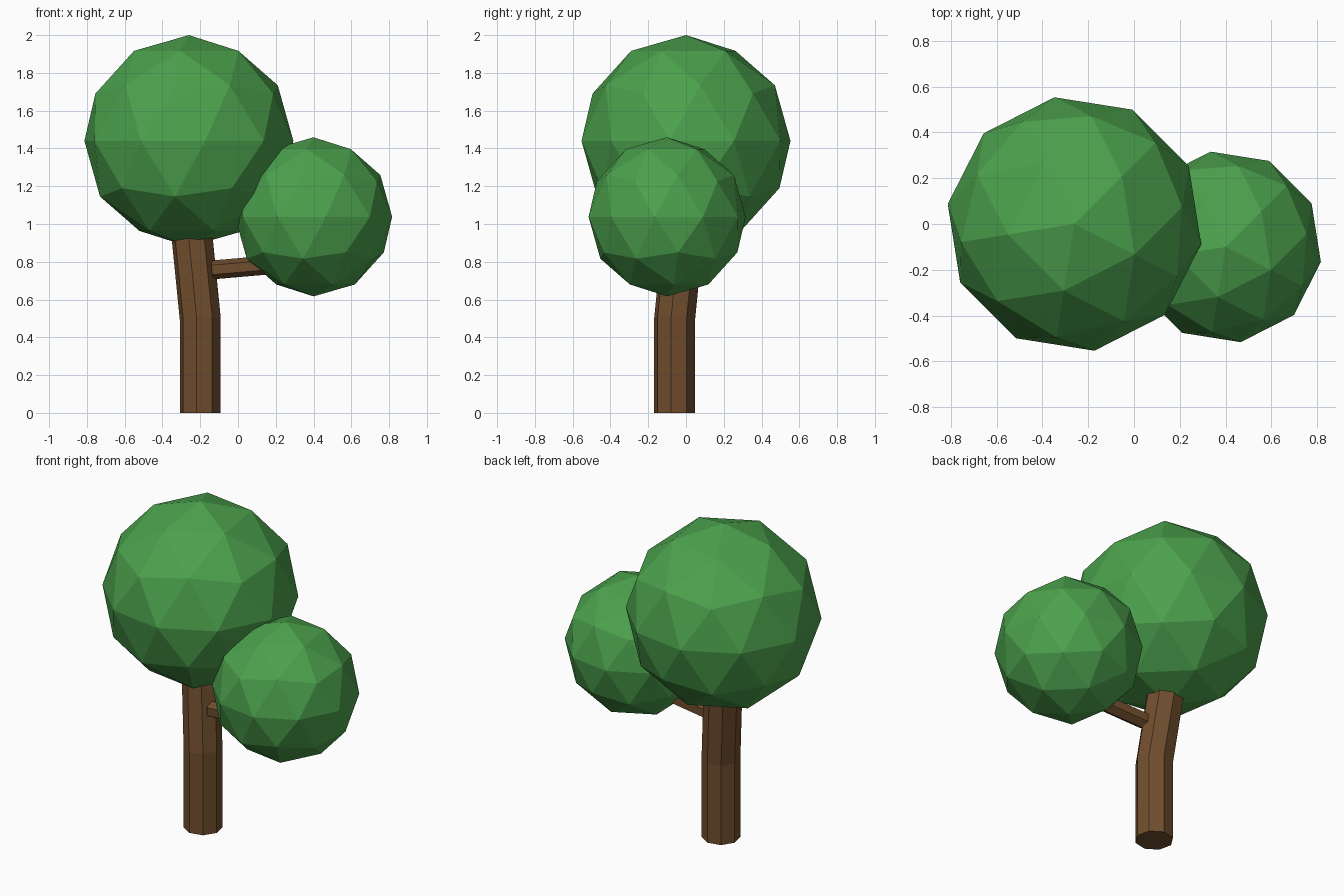
import bpy, bmesh
from math import radians, cos, sin, tau
from mathutils import Vector

if "Cube" in bpy.data.objects:
    bpy.data.objects.remove(bpy.data.objects["Cube"])


def material(name, color):
    mat = bpy.data.materials.new(name)
    mat.diffuse_color = (*color, 1)
    mat.use_nodes = True
    mat.node_tree.nodes["Principled BSDF"].inputs["Base Color"].default_value = mat.diffuse_color
    return mat


LEAF = material("leaf_green", (0.072, 0.36, 0.074))
BARK = material("bark_brown", (0.162, 0.076, 0.027))


def finish(bm, name, mat):
    bmesh.ops.recalc_face_normals(bm, faces=bm.faces)
    mesh = bpy.data.meshes.new(name)
    bm.to_mesh(mesh)
    bm.free()
    mesh.materials.append(mat)
    obj = bpy.data.objects.new(name, mesh)
    bpy.context.collection.objects.link(obj)
    return obj


def foliage(name, center, radius):
    bm = bmesh.new()
    bmesh.ops.create_icosphere(bm, subdivisions=2, radius=radius)
    obj = finish(bm, name, LEAF)
    obj.location = center
    obj.rotation_euler.z = radians(45)


def limb(name, path, radius, sides, phase, side_hint):
    """Capped, mitred tube along a path."""
    pts = [Vector(p) for p in path]
    bm = bmesh.new()
    rings = []
    for i, p in enumerate(pts):
        before = (p - pts[i - 1]).normalized() if i else Vector()
        after = (pts[i + 1] - p).normalized() if i < len(pts) - 1 else Vector()
        t = (before + after).normalized()
        v = t.cross(Vector(side_hint)).normalized()
        u = v.cross(t)
        ring = []
        for k in range(sides):
            a = tau * k / sides + radians(phase)
            ring.append(bm.verts.new(p + radius * (cos(a) * u + sin(a) * v)))
        rings.append(ring)
    for lo, hi in zip(rings, rings[1:]):
        for k in range(sides):
            n = (k + 1) % sides
            bm.faces.new((lo[k], lo[n], hi[n], hi[k]))
    bm.faces.new(rings[0])
    bm.faces.new(rings[-1])
    finish(bm, name, BARK)


# Octagonal trunk, straight and then leaning into the crown
limb("trunk", [(-0.2, -0.06, 0), (-0.2, -0.06, 0.5), (-0.26, 0.0, 1.1)],
     0.11, 8, -10, (1, 0, 0))

# Hexagonal side branch
limb("branch", [(-0.135, -0.065, 0.757), (0.3, -0.1, 0.795)],
     0.05, 6, 30, (0, 1, 0))

# Faceted leaf balls
foliage("large_crown", (-0.26, 0, 1.44), 0.56)
foliage("small_crown", (0.4, -0.1, 1.038), 0.421)
